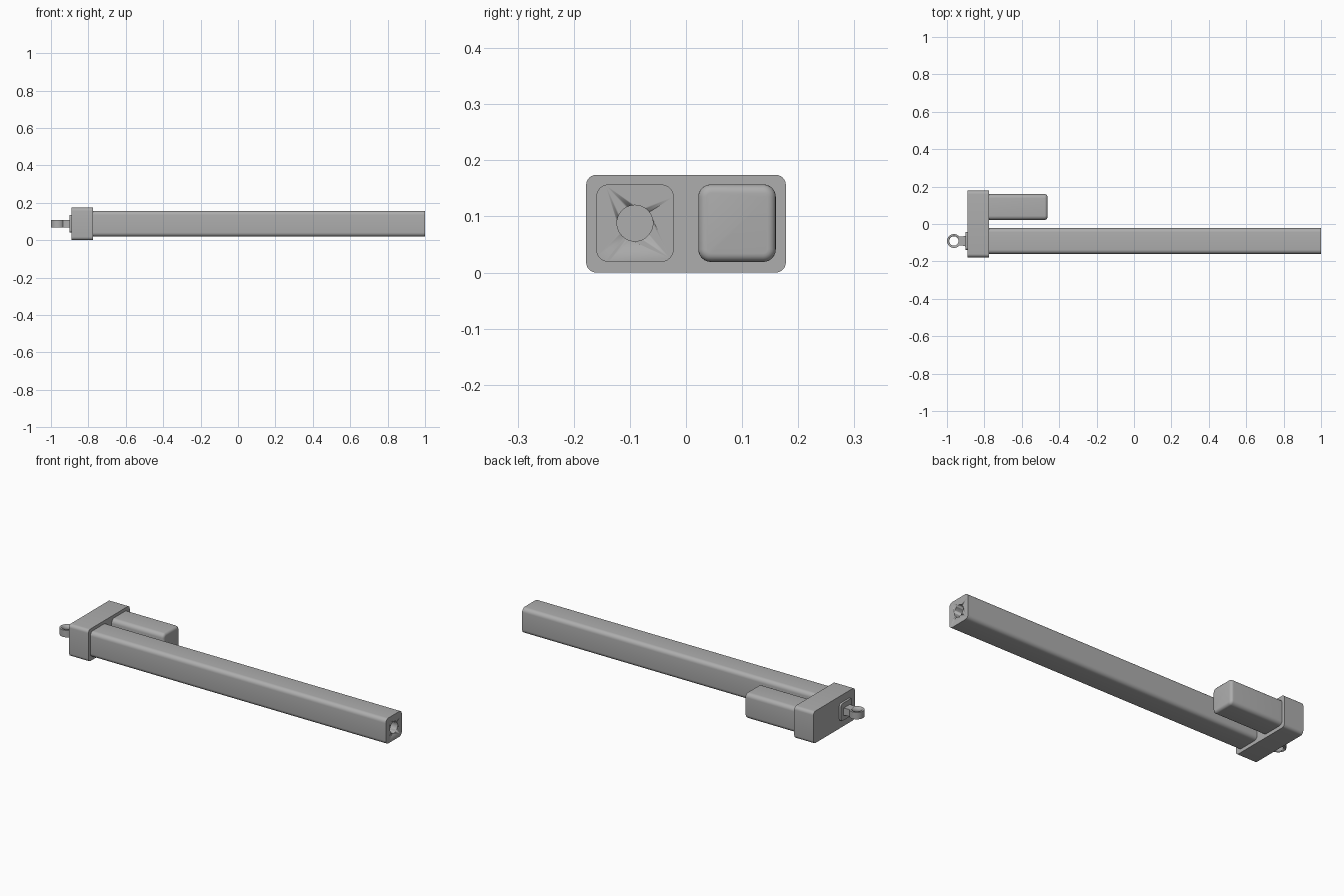
import bpy, bmesh, math
from mathutils import Matrix, Vector

old = bpy.data.objects.get("Cube")
if old:
    bpy.data.objects.remove(old, do_unlink=True)

grey = bpy.data.materials.new("satin grey")
grey.use_nodes = True
colour = (0.42, 0.42, 0.42, 1)
grey.diffuse_color = colour
grey.node_tree.nodes["Principled BSDF"].inputs["Base Color"].default_value = colour

AXIS_Y, AXIS_Z = -0.091, 0.088      # centre line of tube and rod


def finish(bm, name):
    bmesh.ops.recalc_face_normals(bm, faces=bm.faces)
    mesh = bpy.data.meshes.new(name)
    bm.to_mesh(mesh)
    bm.free()
    mesh.materials.append(grey)
    obj = bpy.data.objects.new(name, mesh)
    bpy.context.collection.objects.link(obj)
    bpy.ops.object.select_all(action='DESELECT')
    obj.select_set(True)
    bpy.context.view_layer.objects.active = obj
    bpy.ops.object.shade_smooth_by_angle(angle=math.radians(32))
    return obj


def bar(name, x0, x1, y, z, wide, high, radius, round_end=False):
    """Rounded rectangular bar along x, optionally with a softened +x end."""
    bm = bmesh.new()
    bmesh.ops.create_cube(bm, size=1)
    for v in bm.verts:
        v.co = Vector((x1 if v.co.x > 0 else x0, y + v.co.y * wide, z + v.co.z * high))
    long_edges = [e for e in bm.edges if abs(e.verts[0].co.x - e.verts[1].co.x) > 0.001]
    bmesh.ops.bevel(bm, geom=long_edges, offset=radius, segments=6,
                    profile=0.5, affect='EDGES')
    if round_end:
        rim = [e for e in bm.edges if all(v.co.x > x1 - 0.001 for v in e.verts)]
        bmesh.ops.bevel(bm, geom=rim, offset=0.015, segments=5,
                        profile=0.5, affect='EDGES')
    return finish(bm, name)


def drill(target, name, radius, depth, centre, along_x):
    """Cut a round hole along x or z."""
    bm = bmesh.new()
    turn = Matrix.Rotation(math.pi / 2, 4, 'Y') if along_x else Matrix()
    bmesh.ops.create_cone(bm, cap_ends=True, segments=48, radius1=radius, radius2=radius,
                          depth=depth, matrix=Matrix.Translation(centre) @ turn)
    cutter = finish(bm, name)
    cutter.hide_render = True
    cutter.hide_set(True)
    mod = target.modifiers.new("hole", 'BOOLEAN')
    mod.operation = 'DIFFERENCE'
    mod.solver = 'EXACT'
    mod.object = cutter


# Gear housing joining the tube and the motor
bar("gear_housing", -0.89, -0.775, 0, 0.087, 0.356, 0.174, 0.018)

# Long outer tube with a round bore
tube = bar("outer_tube", -0.78, 1.0, AXIS_Y, AXIS_Z, 0.138, 0.138, 0.022)
drill(tube, "tube_bore_cutter", 0.032, 2.4, (0.5, AXIS_Y, AXIS_Z), True)

# Motor beside the tube
bar("motor", -0.78, -0.463, 0.091, AXIS_Z, 0.138, 0.138, 0.022, True)

# Square collar around the rod exit
bar("rod_collar", -0.902, -0.885, AXIS_Y, AXIS_Z, 0.094, 0.094, 0.012)

# Rod end: rounded eye with a short flared neck
EYE_X, EYE_R = -0.963, 0.037
arc = [math.radians(40 + 280 * i / 36) for i in range(37)]
outline = [(EYE_X + EYE_R * math.cos(a), EYE_R * math.sin(a)) for a in arc]
outline += [(-0.918, -0.024), (-0.895, -0.03), (-0.895, 0.03), (-0.918, 0.024)]
bm = bmesh.new()
face = bm.faces.new([bm.verts.new((x, AXIS_Y + y, AXIS_Z - 0.019)) for x, y in outline])
top = bmesh.ops.extrude_face_region(bm, geom=[face])["geom"]
bmesh.ops.translate(bm, vec=(0, 0, 0.038),
                    verts=[g for g in top if isinstance(g, bmesh.types.BMVert)])
eye = finish(bm, "rod_eye")
drill(eye, "eye_hole_cutter", 0.025, 0.2, (EYE_X, AXIS_Y, AXIS_Z), False)
